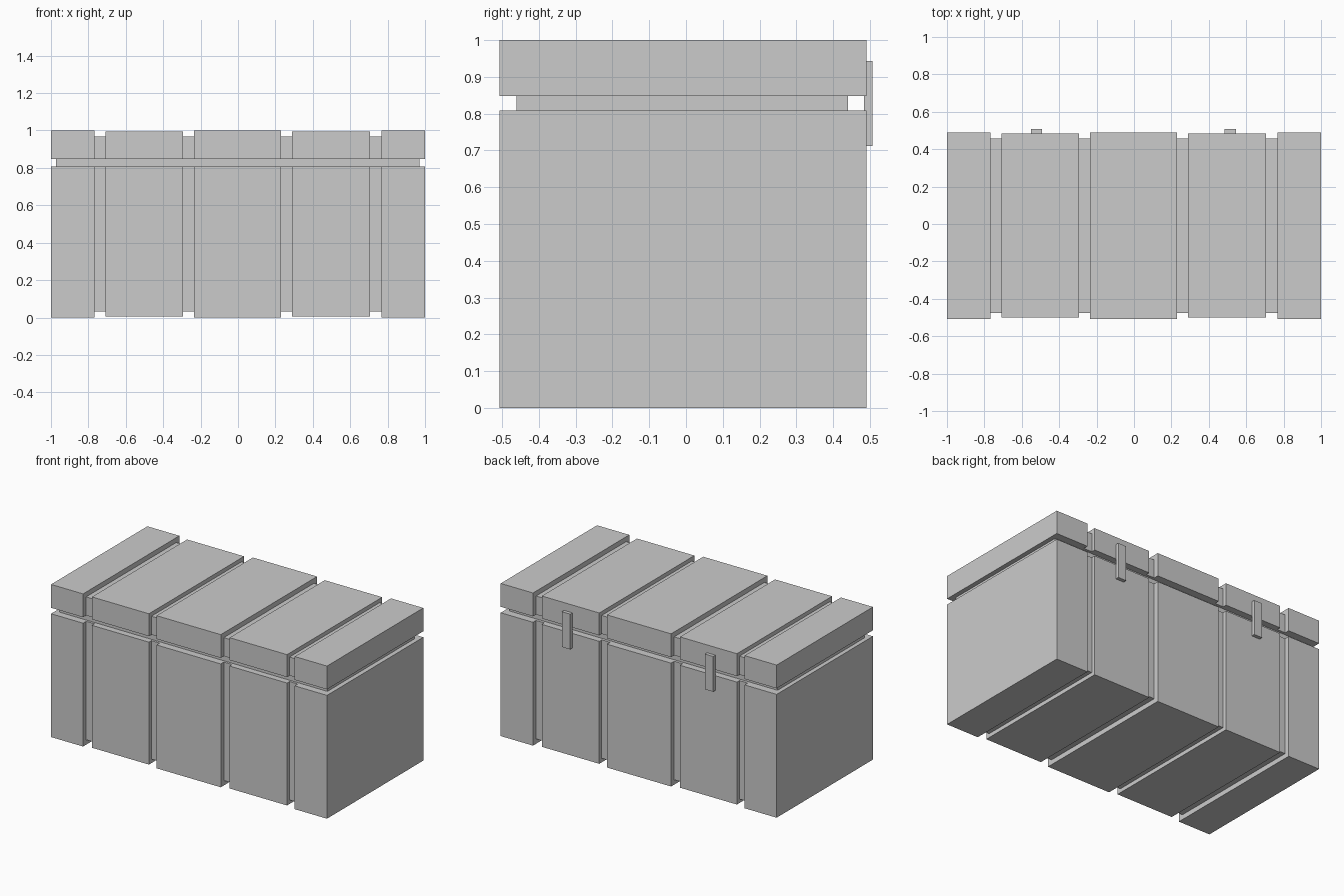
import bpy, bmesh

if "Cube" in bpy.data.objects:
    bpy.data.objects.remove(bpy.data.objects["Cube"])

FRONT, BACK = -0.507, 0.49
SEAM_LOW, SEAM_HIGH = 0.808, 0.847
GROOVE, PANEL = 0.032, 0.006

# x start of each section and how far it is inset from the outer skin
SECTIONS = [(-1.0, 0), (-0.768, GROOVE), (-0.708, PANEL), (-0.295, GROOVE), (-0.235, 0),
            (0.23, GROOVE), (0.29, PANEL), (0.706, GROOVE), (0.766, 0)]


def finish(bm, name):
    bmesh.ops.recalc_face_normals(bm, faces=bm.faces)
    mesh = bpy.data.meshes.new(name)
    bm.to_mesh(mesh)
    bm.free()
    obj = bpy.data.objects.new(name, mesh)
    bpy.context.collection.objects.link(obj)
    return obj


def ribbed_shell(name, z0, z1, inset_low, inset_high):
    """Loft stepped rectangles along x into one closed ribbed block."""
    bm = bmesh.new()
    ends = [s[0] for s in SECTIONS[1:]] + [1.0]
    rings = []
    for (x0, d), x1 in zip(SECTIONS, ends):
        lo, hi = z0 + d * inset_low, z1 - d * inset_high
        rect = [(FRONT + d, lo), (BACK - d, lo), (BACK - d, hi), (FRONT + d, hi)]
        for x in (x0, x1):
            rings.append([bm.verts.new((x, y, z)) for y, z in rect])
    for a, b in zip(rings, rings[1:]):
        for i in range(4):
            j = (i + 1) % 4
            bm.faces.new((a[i], a[j], b[j], b[i]))
    bm.faces.new(rings[0])
    bm.faces.new(rings[-1])
    bmesh.ops.remove_doubles(bm, verts=bm.verts, dist=1e-5)
    bmesh.ops.dissolve_degenerate(bm, edges=bm.edges, dist=1e-5)
    return finish(bm, name)


def box(name, x0, x1, y0, y1, z0, z1):
    bm = bmesh.new()
    bmesh.ops.create_cube(bm, size=1)
    for v in bm.verts:
        v.co = (x1 if v.co.x > 0 else x0, y1 if v.co.y > 0 else y0, z1 if v.co.z > 0 else z0)
    return finish(bm, name)


# Body, lid, and the recessed core that shows in the seam between them
crate = ribbed_shell("crate", 0, SEAM_LOW, 1, 0)
lid = ribbed_shell("lid", SEAM_HIGH, 1, 0, 1)
core = box("seam_core", -0.972, 0.97, -0.46, 0.44, 0.75, 0.9)

# Fuse into one clean skin
for part in (core, lid):
    mod = crate.modifiers.new("join_" + part.name, 'BOOLEAN')
    mod.operation = 'UNION'
    mod.solver = 'EXACT'
    mod.object = part
bpy.context.view_layer.objects.active = crate
for mod in list(crate.modifiers):
    bpy.ops.object.modifier_apply(modifier=mod.name)
for part in (core, lid):
    bpy.data.objects.remove(part)

# Latches across the seam on the back
for side, x in (("left", -0.522), ("right", 0.515)):
    box("latch_" + side, x - 0.03, x + 0.03, BACK - PANEL, 0.507, 0.712, 0.943)
